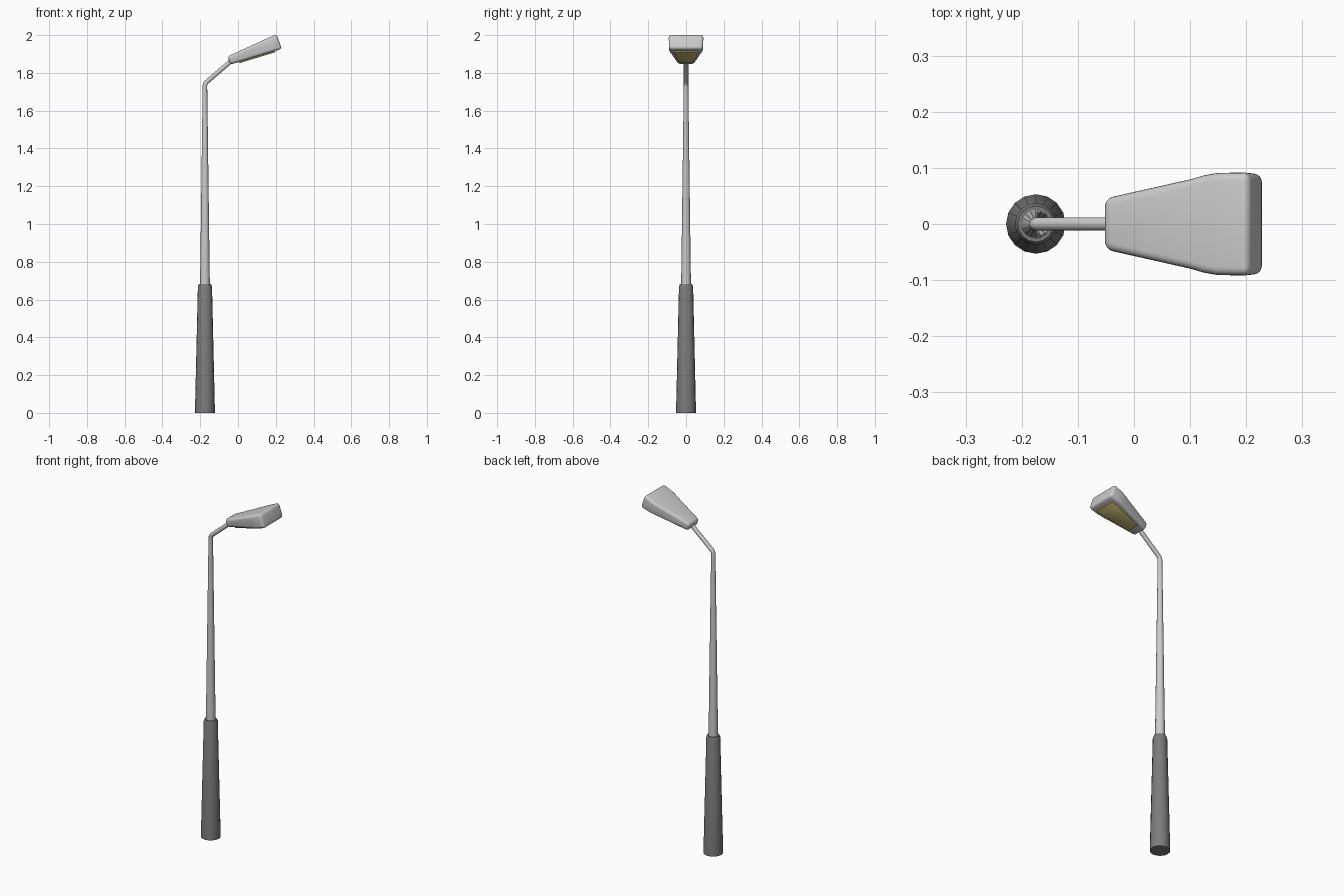
import bpy, bmesh, math
from mathutils import Vector

if "Cube" in bpy.data.objects:
    bpy.data.objects.remove(bpy.data.objects["Cube"])

POLE_X = -0.175


def material(name, rgb):
    m = bpy.data.materials.new(name)
    m.diffuse_color = (*rgb, 1)
    m.use_nodes = True
    m.node_tree.nodes["Principled BSDF"].inputs["Base Color"].default_value = m.diffuse_color
    return m


def finish(ob, mat=None, angle=35):
    if mat:
        ob.data.materials.append(mat)
    bpy.ops.object.select_all(action='DESELECT')
    ob.select_set(True)
    bpy.context.view_layer.objects.active = ob
    bpy.ops.object.shade_smooth_by_angle(angle=math.radians(angle))


def tube(name, pts, mat=None):
    """Round tube through (x, z, radius) points."""
    cu = bpy.data.curves.new(name, 'CURVE')
    cu.dimensions = '3D'
    cu.bevel_depth = 1
    cu.bevel_resolution = 6
    cu.use_fill_caps = True
    sp = cu.splines.new('POLY')
    sp.points.add(len(pts) - 1)
    for p, (x, z, r) in zip(sp.points, pts):
        p.co = (x, 0, z, 1)
        p.radius = r
    ob = bpy.data.objects.new(name, cu)
    bpy.context.collection.objects.link(ob)
    bpy.ops.object.select_all(action='DESELECT')
    ob.select_set(True)
    bpy.context.view_layer.objects.active = ob
    bpy.ops.object.convert(target='MESH')
    finish(bpy.context.object, mat)


def lofted_box(name, stations, bevel, segments, mat=None):
    """Box lofted through (top point, bottom point, half width top, half width bottom)."""
    bm = bmesh.new()
    rings = [[bm.verts.new((t[0], -wt, t[1])), bm.verts.new((t[0], wt, t[1])),
              bm.verts.new((b[0], wb, b[1])), bm.verts.new((b[0], -wb, b[1]))]
             for t, b, wt, wb in stations]
    for a, b in zip(rings, rings[1:]):
        for i in range(4):
            j = (i + 1) % 4
            bm.faces.new((a[i], a[j], b[j], b[i]))
    bm.faces.new(rings[0])
    bm.faces.new(rings[-1][::-1])
    bmesh.ops.recalc_face_normals(bm, faces=bm.faces)
    sharp = [e for e in bm.edges if e.calc_face_angle() > math.radians(35)]
    bmesh.ops.bevel(bm, geom=sharp, offset=bevel, segments=segments,
                    profile=0.5, affect='EDGES')
    me = bpy.data.meshes.new(name)
    bm.to_mesh(me)
    bm.free()
    ob = bpy.data.objects.new(name, me)
    bpy.context.collection.objects.link(ob)
    finish(ob, mat)


dark = material("dark_grey", (0.2, 0.2, 0.2))
amber = material("amber", (0.65, 0.53, 0.2))

# Dark tapered base sleeve
tube("base_sleeve", [(POLE_X, 0, 0.053), (POLE_X, 0.668, 0.0375),
                     (POLE_X, 0.682, 0.032)], dark)

# Tapered pole bending into the slanted arm
tube("pole_and_arm", [(POLE_X, 0.6, 0.027), (POLE_X, 1.732, 0.012),
                      (-0.173, 1.743, 0.012), (-0.166, 1.752, 0.012),
                      (-0.02, 1.877, 0.012)])

# Lamp head: wedge that widens and thickens outward
TOP = Vector((-0.056, 1.887)), Vector((0.204, 2.005))
BOT = Vector((-0.041, 1.844)), Vector((0.232, 1.927))
head = []
for t, w in ((0, 0.046), (0.58, 0.080), (0.68, 0.0875), (0.77, 0.0915), (1, 0.0925)):
    head.append((TOP[0].lerp(TOP[1], t), BOT[0].lerp(BOT[1], t), w, w * 0.97))
lofted_box("lamp_head", head, 0.015, 4)

# Amber lens set under the head
down = Vector((BOT[1].y - BOT[0].y, -(BOT[1].x - BOT[0].x))).normalized()
lens = []
for t, w in ((0.17, 0.038), (0.58, 0.056), (0.87, 0.064)):
    p = BOT[0].lerp(BOT[1], t)
    lens.append((p - down * 0.01, p + down * 0.007, w, w))
lofted_box("lens", lens, 0.003, 2, amber)
